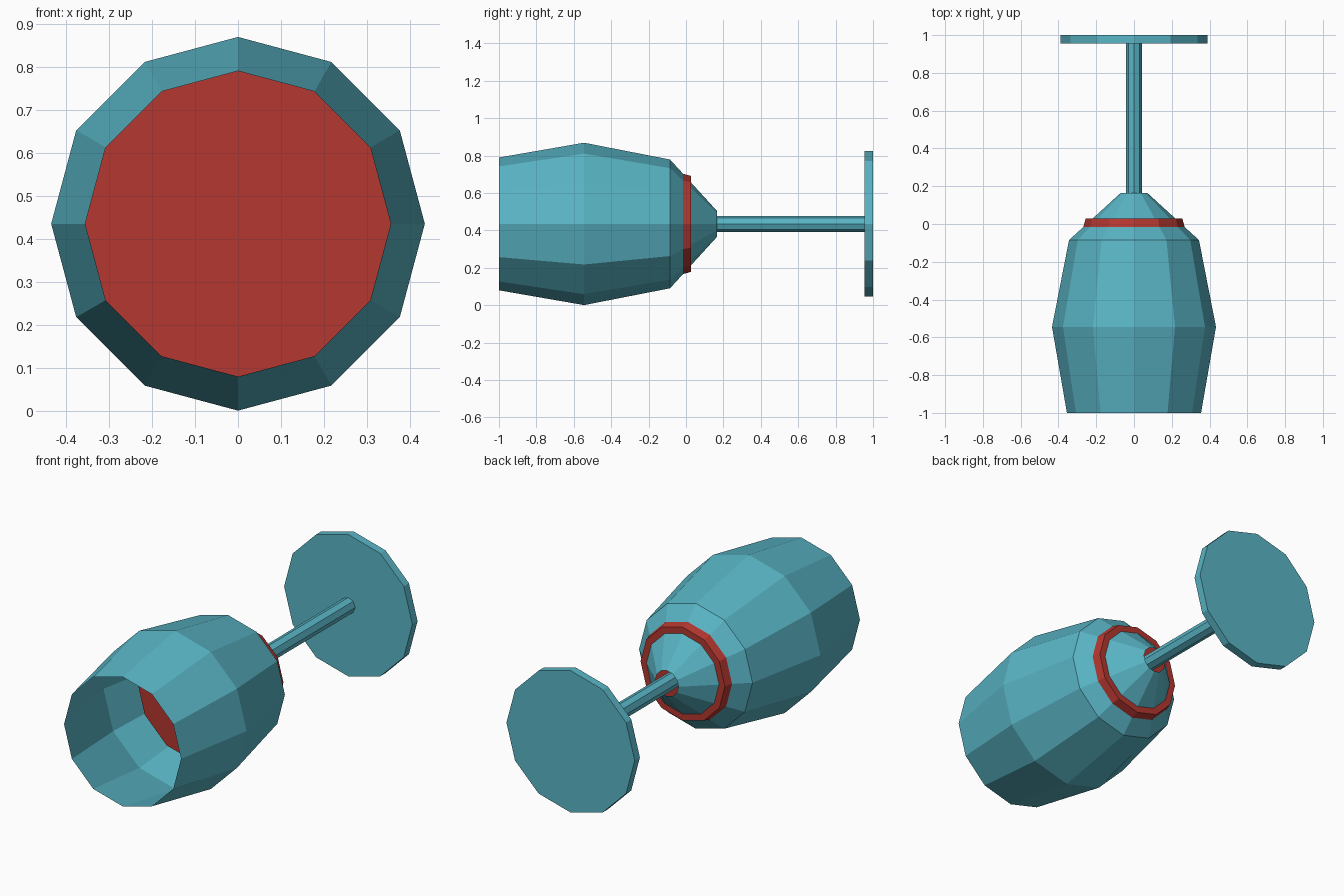
import bpy, bmesh, math

if "Cube" in bpy.data.objects:
    bpy.data.objects.remove(bpy.data.objects["Cube"])

AXIS_Z = 0.435  # height of the glass's axis, which runs along y


def material(name, rgb):
    m = bpy.data.materials.new(name)
    m.diffuse_color = (*rgb, 1)
    m.use_nodes = True
    m.node_tree.nodes["Principled BSDF"].inputs["Base Color"].default_value = m.diffuse_color
    return m


teal = material("teal glass", (0.10, 0.46, 0.56))
red = material("red wine", (0.46, 0.038, 0.029))


def lathe(name, profile, sides, mat, capped=False):
    """Spin (y, radius) points round the y axis into flat facets."""
    bm = bmesh.new()
    angles = [2 * math.pi * i / sides for i in range(sides)]
    rings = [[bm.verts.new((r * math.cos(a), y, AXIS_Z + r * math.sin(a)))
              for a in angles] for y, r in profile]
    for a, b in zip(rings, rings[1:]):
        for i in range(sides):
            j = (i + 1) % sides
            bm.faces.new((a[i], b[i], b[j], a[j]))
    if capped:
        bm.faces.new(rings[0])
        bm.faces.new(rings[-1][::-1])
    mesh = bpy.data.meshes.new(name)
    bm.to_mesh(mesh)
    bm.free()
    mesh.materials.append(mat)
    ob = bpy.data.objects.new(name, mesh)
    bpy.context.collection.objects.link(ob)
    return ob


# Thin open bowl, with a small hole where the stem enters
lathe("bowl", [(-1, 0.355), (-0.545, 0.434), (-0.085, 0.344), (0.165, 0.07)], 12, teal)

# Wine body, whose lower edge pokes out as a red band
lathe("wine", [(-0.36, 0.362), (-0.015, 0.268), (0.028, 0.256)], 12, red, capped=True)

# Stem and foot
lathe("stem", [(0.028, 0.043), (0.957, 0.043)], 8, teal, capped=True)
lathe("foot", [(0.955, 0.389), (1.0, 0.389)], 12, teal, capped=True)
